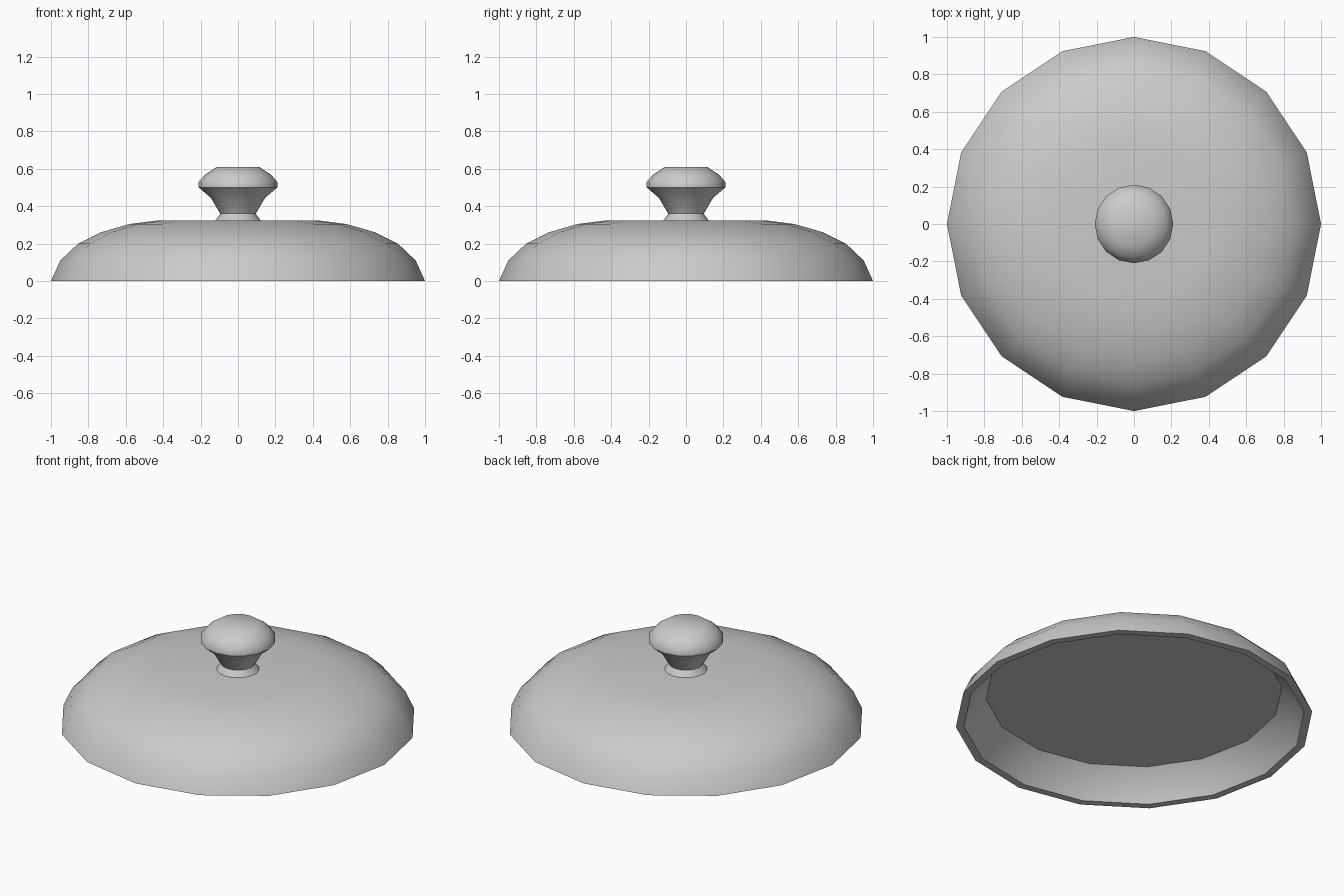
import bpy, bmesh, math

if "Cube" in bpy.data.objects:
    bpy.data.objects.remove(bpy.data.objects["Cube"])

SIDES = 16


def lathe(name, profile, cap_ends, angle):
    """Revolve an (r, z) profile around z; n-gon caps close the listed rings."""
    bm = bmesh.new()
    rings = []
    for r, z in profile:
        rings.append([bm.verts.new((r * math.cos(2 * math.pi * i / SIDES),
                                    r * math.sin(2 * math.pi * i / SIDES), z))
                      for i in range(SIDES)])
    for a, b in zip(rings, rings[1:]):
        for i in range(SIDES):
            j = (i + 1) % SIDES
            bm.faces.new((a[i], a[j], b[j], b[i]))
    for k in cap_ends:
        bm.faces.new(rings[k])
    bmesh.ops.recalc_face_normals(bm, faces=bm.faces)
    mesh = bpy.data.meshes.new(name)
    bm.to_mesh(mesh)
    bm.free()
    ob = bpy.data.objects.new(name, mesh)
    bpy.context.collection.objects.link(ob)
    bpy.ops.object.select_all(action='DESELECT')
    ob.select_set(True)
    bpy.context.view_layer.objects.active = ob
    bpy.ops.object.shade_smooth_by_angle(angle=math.radians(angle))
    return ob


# Shallow domed lid: hollow underside, thin rim, curved shoulder, flat top
lathe("lid", [(0.83, 0.17), (0.91, 0.09), (0.955, 0), (1.0, 0), (0.95, 0.11),
              (0.855, 0.20), (0.735, 0.26), (0.58, 0.305), (0.42, 0.325)],
      (0, -1), 35)

# Flared knob with a narrow neck, banded edge and chamfered crown
lathe("knob", [(0.12, 0.325), (0.095, 0.36), (0.145, 0.445), (0.21, 0.50),
               (0.21, 0.53), (0.175, 0.57), (0.115, 0.61)],
      (0, -1), 46)
